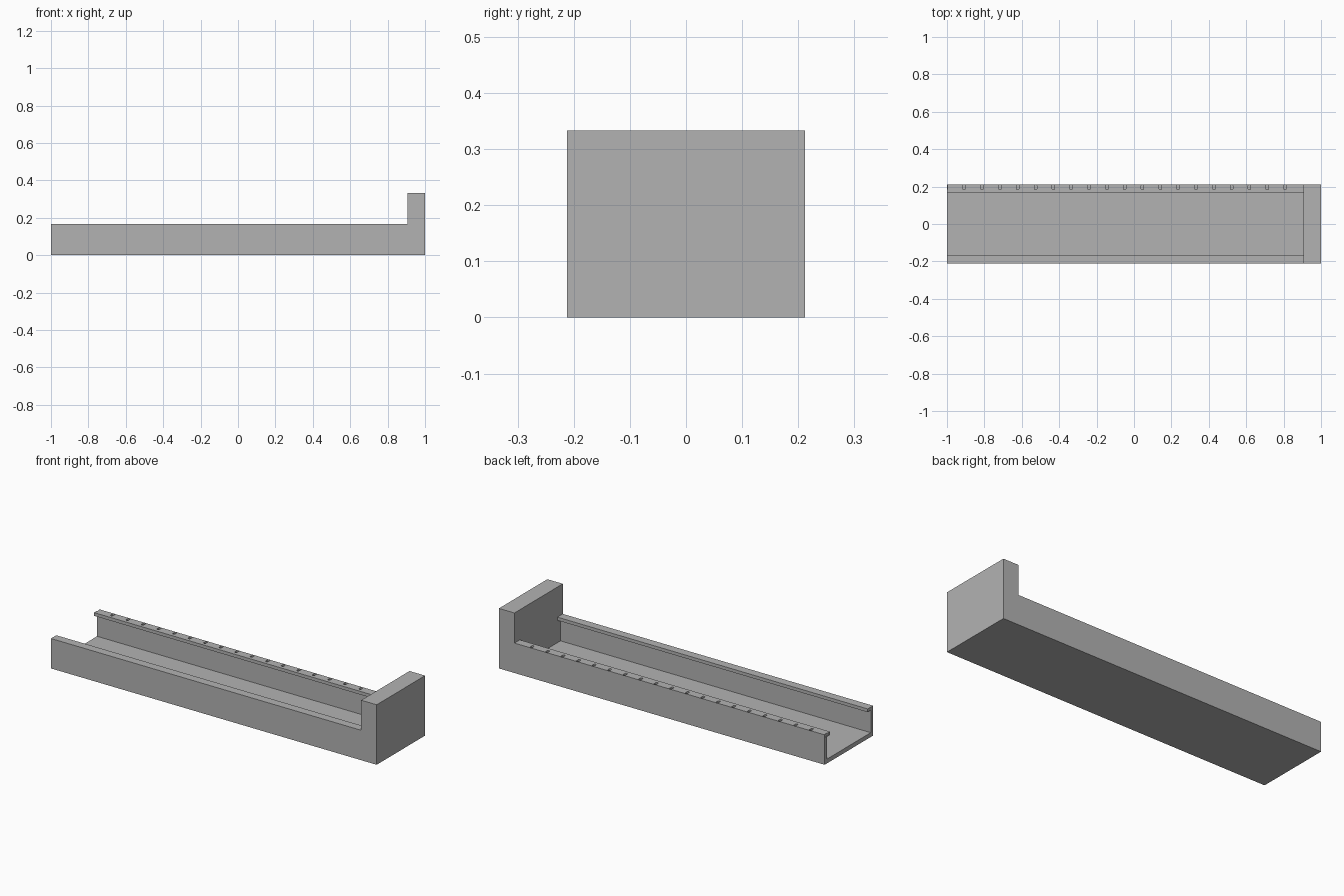
import bpy, bmesh, math
from mathutils import Vector

cube = bpy.data.objects.get("Cube")
if cube:
    bpy.data.objects.remove(cube, do_unlink=True)

LENGTH, HALF_W, RAIL_H = 2.0, 0.212, 0.166
WALL, FLOOR, LIP_H, LIP_Y = 0.02, 0.024, 0.018, 0.165
BLOCK_X, BLOCK_H = 0.905, 0.333

grey = bpy.data.materials.new("plain grey")
grey.use_nodes = True
colour = (0.45, 0.45, 0.45, 1)
grey.diffuse_color = colour
grey.node_tree.nodes["Principled BSDF"].inputs["Base Color"].default_value = colour


def extrude_profiles(name, profiles, offset):
    """Make a closed solid from each flat outline, pushed along offset."""
    bm = bmesh.new()
    for points in profiles:
        face = bm.faces.new([bm.verts.new(p) for p in points])
        top = bmesh.ops.extrude_face_region(bm, geom=[face])["geom"]
        moved = [v for v in top if isinstance(v, bmesh.types.BMVert)]
        bmesh.ops.translate(bm, verts=moved, vec=Vector(offset))
    bmesh.ops.recalc_face_normals(bm, faces=bm.faces)
    mesh = bpy.data.meshes.new(name)
    bm.to_mesh(mesh)
    bm.free()
    mesh.materials.append(grey)
    obj = bpy.data.objects.new(name, mesh)
    bpy.context.collection.objects.link(obj)
    return obj


# Channel with inward lips, mirrored from half a cross-section
half = [(HALF_W, 0), (HALF_W, RAIL_H), (LIP_Y, RAIL_H), (LIP_Y, RAIL_H - LIP_H),
        (HALF_W - WALL, RAIL_H - LIP_H), (HALF_W - WALL, FLOOR)]
section = half + [(-y, z) for y, z in reversed(half)]
channel = extrude_profiles("channel", [[(-LENGTH / 2, y, z) for y, z in section]],
                           (BLOCK_X + LENGTH / 2, 0, 0))

# Raised end block
end_block = extrude_profiles(
    "end_block",
    [[(BLOCK_X, -HALF_W, 0), (BLOCK_X, HALF_W, 0),
      (BLOCK_X, HALF_W, BLOCK_H), (BLOCK_X, -HALF_W, BLOCK_H)]],
    (LENGTH / 2 - BLOCK_X, 0, 0))


# Row of small rounded slots along the back rim
def slot(x, y=0.197, radius=0.007, straight=0.007, sides=12):
    points = []
    for i in range(sides):
        a = math.tau * (i + 0.5) / sides
        shift = math.copysign(straight, math.sin(a))
        points.append((x + radius * math.cos(a), y + shift + radius * math.sin(a),
                       RAIL_H - 0.015))
    return points


slots = extrude_profiles("slot_cutter", [slot(-1.003 + 0.0953 * i) for i in range(20)],
                         (0, 0, 0.05))
slots.hide_render = True
slots.hide_set(True)
slots.display_type = 'WIRE'
cut = channel.modifiers.new("slots", 'BOOLEAN')
cut.operation = 'DIFFERENCE'
cut.solver = 'EXACT'
cut.object = slots
